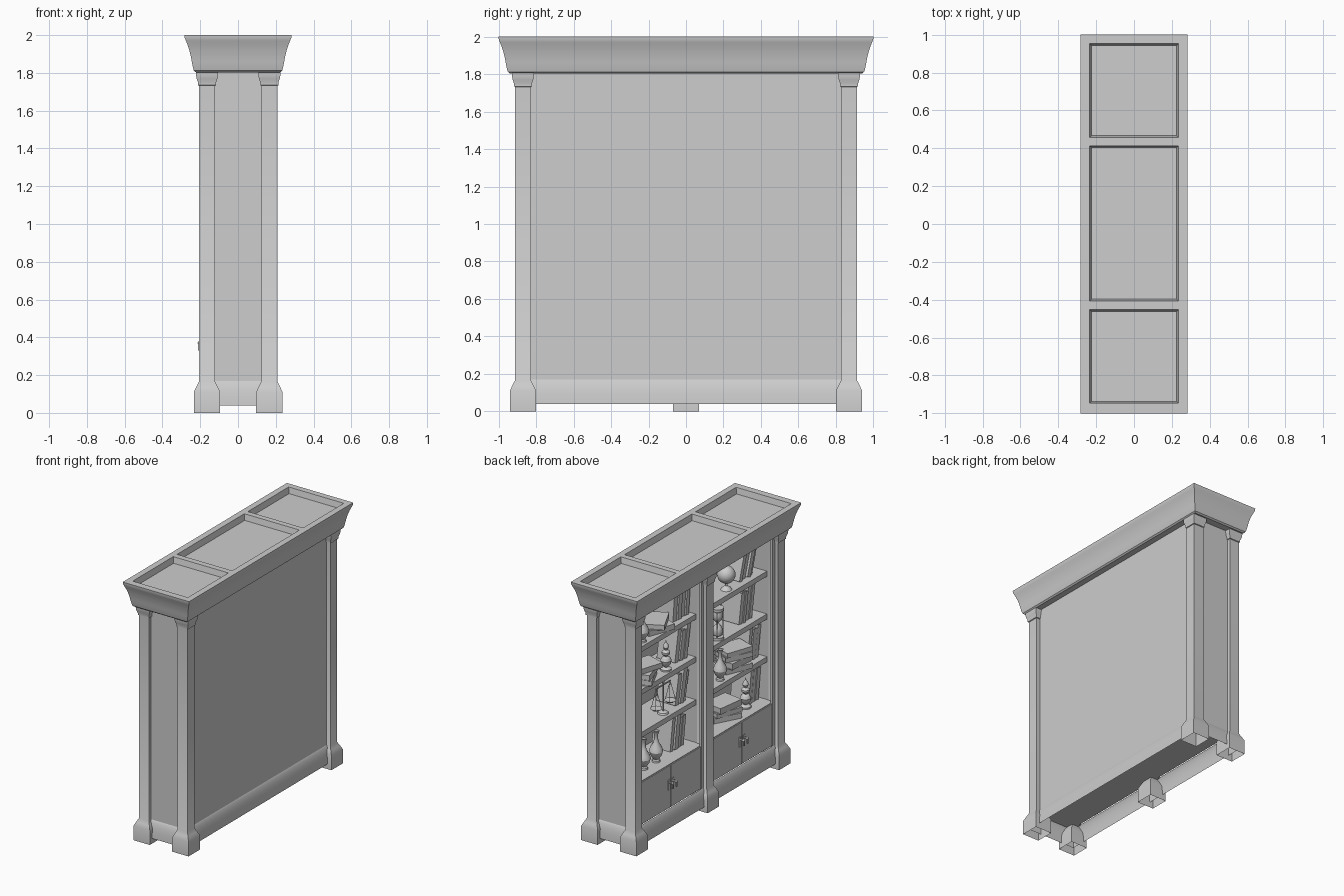
import bpy, bmesh, math, random
from mathutils import Matrix, Vector

random.seed(4)
if "Cube" in bpy.data.objects:
    bpy.data.objects.remove(bpy.data.objects["Cube"])

mat = bpy.data.materials.new("plain_grey")
mat.use_nodes = True
GREY = (0.61, 0.61, 0.61, 1)
mat.diffuse_color = GREY
mat.node_tree.nodes["Principled BSDF"].inputs["Base Color"].default_value = GREY
made = []


def finish(name, bm, loc=(0, 0, 0), rot=(0, 0, 0)):
    me = bpy.data.meshes.new(name)
    bm.to_mesh(me)
    bm.free()
    me.materials.append(mat)
    ob = bpy.data.objects.new(name, me)
    ob.location, ob.rotation_euler = loc, rot
    bpy.context.collection.objects.link(ob)
    made.append(ob)
    return ob


def add_box(bm, x0, x1, y0, y1, z0, z1):
    centre = Vector(((x0 + x1) / 2, (y0 + y1) / 2, (z0 + z1) / 2))
    size = Matrix.Diagonal((x1 - x0, y1 - y0, z1 - z0, 1))
    bmesh.ops.create_cube(bm, size=1, matrix=Matrix.Translation(centre) @ size)


def box(name, *bounds):
    bm = bmesh.new()
    add_box(bm, *bounds)
    return finish(name, bm)


def loft(bm, cx, cy, rings, bottom=False):
    """Stack of rectangles (half x, half y, z) joined into a moulded wall."""
    loops = [[bm.verts.new((cx + sx * hx, cy + sy * hy, z))
              for sx, sy in ((-1, -1), (1, -1), (1, 1), (-1, 1))] for hx, hy, z in rings]
    for a, b in zip(loops, loops[1:]):
        for i in range(4):
            j = (i + 1) % 4
            bm.faces.new((a[i], a[j], b[j], b[i]))
    if bottom:
        bm.faces.new(loops[0][::-1])


def lathe(name, profile, loc, steps=20):
    bm = bmesh.new()
    verts = [bm.verts.new((r, 0, z)) for r, z in profile]
    edges = [bm.edges.new(p) for p in zip(verts, verts[1:])]
    bmesh.ops.spin(bm, geom=verts + edges, axis=(0, 0, 1), cent=(0, 0, 0),
                   angle=math.tau, steps=steps)
    bmesh.ops.remove_doubles(bm, verts=bm.verts, dist=0.0005)
    bmesh.ops.recalc_face_normals(bm, faces=bm.faces)
    return finish(name, bm, loc)


# Cornice with three sunken panels on top
bm = bmesh.new()
steps = ((.02, 1.803), (.031, 1.812), (.036, 1.83), (.042, 1.86), (.046, 1.885), (.05, 1.9),
         (.055, 1.92), (.063, 1.945), (.073, 1.97), (.079, 1.985), (.08, 2))
loft(bm, 0, 0, [(.203 + d, .92 + d, z) for d, z in steps], bottom=True)
xs = (-.283, -.235, .235, .283)
ys = (-1, -.947, -.453, -.407, .413, .457, .953, 1)
grid = [[bm.verts.new((x, y, 2)) for y in ys] for x in xs]
sunk = []
for i in range(3):
    for j in range(7):
        f = bm.faces.new((grid[i][j], grid[i + 1][j], grid[i + 1][j + 1], grid[i][j + 1]))
        if i == 1 and j % 2 == 1:
            sunk.append(f)
bm.normal_update()
bmesh.ops.inset_individual(bm, faces=sunk, thickness=.014, depth=-.045)
finish("cornice", bm)

# Pillars with flared feet and capitals
flare = ((.028, 0), (.028, .11), (.014, .14), (0, .167), (0, 1.732), (.006, 1.735),
         (.006, 1.75), (.013, 1.77), (.016, 1.785), (.017, 1.805))
for name, cx, cy in (("front_left_pillar", -.164, .87), ("front_right_pillar", -.164, -.87),
                     ("front_middle_pillar", -.164, 0), ("back_left_pillar", .166, .87),
                     ("back_right_pillar", .166, -.87)):
    bm = bmesh.new()
    loft(bm, cx, cy, [(.042 + d, .042 + d, z) for d, z in flare])
    finish(name, bm)

# Open skirting around the base
bm = bmesh.new()
skirt = ((0, .17), (.01, .155), (.018, .125), (.025, .09), (.028, .04))
loft(bm, 0, 0, [(.177 + d, .885 + d, z) for d, z in reversed(skirt)])
finish("skirting", bm)

# Case walls
box("back_panel", .15, .177, -.885, .885, .165, 1.81)
for s, side in ((1, "left"), (-1, "right")):
    lo, hi = sorted((s * .83, s * .885))
    box(side + "_side_panel", -.165, .16, lo, hi, .165, 1.81)
box("divider", -.165, .16, -.037, .037, .165, 1.81)

# Cupboards, doors, pulls, shelves and edge strips in both bays
LEVELS = (.5, .83, 1.16, 1.49)
for s, side in ((1, "left"), (-1, "right")):
    lo, hi = sorted((s * .035, s * .832))
    mid = (lo + hi) / 2
    box(side + "_cupboard", -.165, .155, lo, hi, .165, LEVELS[0])
    for z in LEVELS[1:]:
        box(side + "_shelf", -.11, .155, lo, hi, z - .04, z)
    for a in (lo, hi - .032):
        box(side + "_edge_strip", -.178, -.16, a, a + .032, .165, 1.81)
    for d in (-1, 1):
        a, b = sorted((mid + d * .002, mid + d * .366))
        box(side + "_door", -.173, -.16, a, b, .172, LEVELS[0] - .005)
        y = mid + d * .022
        bm = bmesh.new()
        add_box(bm, -.178, -.172, y - .01, y + .01, .31, .39)
        add_box(bm, -.21, -.175, y - .005, y + .005, .365, .376)
        bmesh.ops.create_uvsphere(bm, u_segments=10, v_segments=6, radius=.01,
                                  matrix=Matrix.Translation((-.204, y, .37)))
        add_box(bm, -.212, -.203, y - .006, y + .006, .33, .37)
        finish(side + "_door_pull", bm)


def book(thick, depth, height, loc, rot):
    """Upright book with its spine towards -x and its base at the origin."""
    bm = bmesh.new()
    t, c = thick / 2, .004
    add_box(bm, -depth / 2 + c, depth / 2 - .006, -t + c, t - c, .005, height - .005)
    add_box(bm, -depth / 2, depth / 2, -t, -t + c, 0, height)
    add_box(bm, -depth / 2, depth / 2, t - c, t, 0, height)
    add_box(bm, -depth / 2, -depth / 2 + c, -t, t, 0, height)
    finish("book", bm, loc, rot)


def leaning_books(start, z, count, lean):
    y = start + .02 + .24 * math.sin(lean)
    for i in range(count):
        thick, h = random.uniform(.03, .045), random.uniform(.22, .27)
        dip = thick / 2 * math.sin(lean)
        book(thick, random.uniform(.15, .18), h, (.02, y, z + dip), (lean, 0, 0))
        y += thick / math.cos(lean) + .006


def book_pile(y, z, count):
    for i in range(count):
        thick = random.uniform(.035, .05)
        turn = Matrix.Rotation(random.uniform(-.5, .5), 4, 'Z')
        spot = Vector((-.02, y, z + thick / 2)) + turn @ Vector((0, .11, 0))
        rot = (turn @ Matrix.Rotation(math.pi / 2, 4, 'X')).to_euler()
        book(thick, .16, .22, spot, rot)
        z += thick + .001


# Books
for start, level, count, lean in (
        (.08, 0, 4, .14), (.04, 1, 3, .2), (.04, 2, 3, .18), (.04, 3, 4, .1),
        (-.83, 0, 3, .12), (-.83, 1, 3, .15), (-.76, 2, 4, .16), (-.8, 3, 4, .3)):
    leaning_books(start, LEVELS[level], count, lean)
for y, level, count in ((.55, 2, 3), (.4, 3, 2), (-.42, 0, 3), (-.55, 1, 4)):
    book_pile(y, LEVELS[level], count)

# Turned ornaments
VASE = ((0, 0), (.03, 0), (.028, .012), (.02, .02), (.04, .05), (.05, .08), (.042, .11),
        (.02, .145), (.013, .18), (.015, .21), (.024, .235), (.015, .235), (0, .2))
SPINDLE = ((0, 0), (.04, 0), (.04, .012), (.015, .025), (.035, .05), (.04, .075), (.03, .095),
           (.012, .105), (.03, .125), (.03, .14), (.012, .155), (.022, .175), (.018, .195),
           (.006, .21), (0, .235))
GLASS = ((0, .02), (.03, .03), (.038, .06), (.03, .09), (.006, .12), (.03, .15),
         (.038, .18), (.03, .21), (0, .22))
for name, shape, y, level in (("vase", VASE, .45, 0), ("vase", VASE, .6, 0),
                              ("vase", VASE, -.33, 1), ("vase", VASE, .62, 3),
                              ("spindle_ornament", SPINDLE, .33, 2),
                              ("spindle_ornament", SPINDLE, -.64, 0),
                              ("hourglass_bulbs", GLASS, -.3, 2)):
    lathe(name, shape, (-.06, y, LEVELS[level]))

# Hourglass frame
for z in (0, .22):
    lathe("hourglass_cap", ((0, 0), (.045, 0), (.045, .02), (0, .02)),
          (-.06, -.3, LEVELS[2] + z))
for i in range(3):
    a = math.tau * i / 3
    lathe("hourglass_post", ((.004, 0), (.004, .22)),
          (-.06 + .04 * math.cos(a), -.3 + .04 * math.sin(a), LEVELS[2]), 6)

# Balance scales
Y, Z = .35, LEVELS[1]
lathe("scales_stand", ((0, 0), (.04, 0), (.035, .012), (.006, .02), (.006, .23),
                       (.012, .24), (0, .255)), (-.05, Y, Z))
box("scales_beam", -.054, -.046, Y - .09, Y + .09, Z + .215, Z + .223)
for d in (-1, 1):
    lathe("scales_pan", ((0, .05), (.025, .055), (.042, .07), (.04, .07), (0, .054)),
          (-.05, Y + d * .085, Z))
    for i in range(3):
        a = math.tau * i / 3
        foot = Vector((.04 * math.cos(a), .04 * math.sin(a), .07))
        cord = lathe("scales_cord", ((.002, 0), (.002, (Vector((0, 0, .218)) - foot).length)),
                     foot + Vector((-.05, Y + d * .085, Z)), 5)
        cord.rotation_euler = (Vector((0, 0, .218)) - foot).to_track_quat('Z', 'Y').to_euler()

# Globe on a turned foot
lathe("globe_foot", ((0, 0), (.04, 0), (.03, .015), (.008, .03), (.008, .06)),
      (-.05, -.42, LEVELS[3]))
bm = bmesh.new()
bmesh.ops.create_uvsphere(bm, u_segments=20, v_segments=12, radius=.065)
finish("globe", bm, (-.05, -.42, LEVELS[3] + .115))

# Soft shading on curves, crisp on corners
bpy.ops.object.select_all(action='DESELECT')
for ob in made:
    ob.select_set(True)
bpy.context.view_layer.objects.active = made[0]
bpy.ops.object.shade_smooth_by_angle(angle=math.radians(32))
